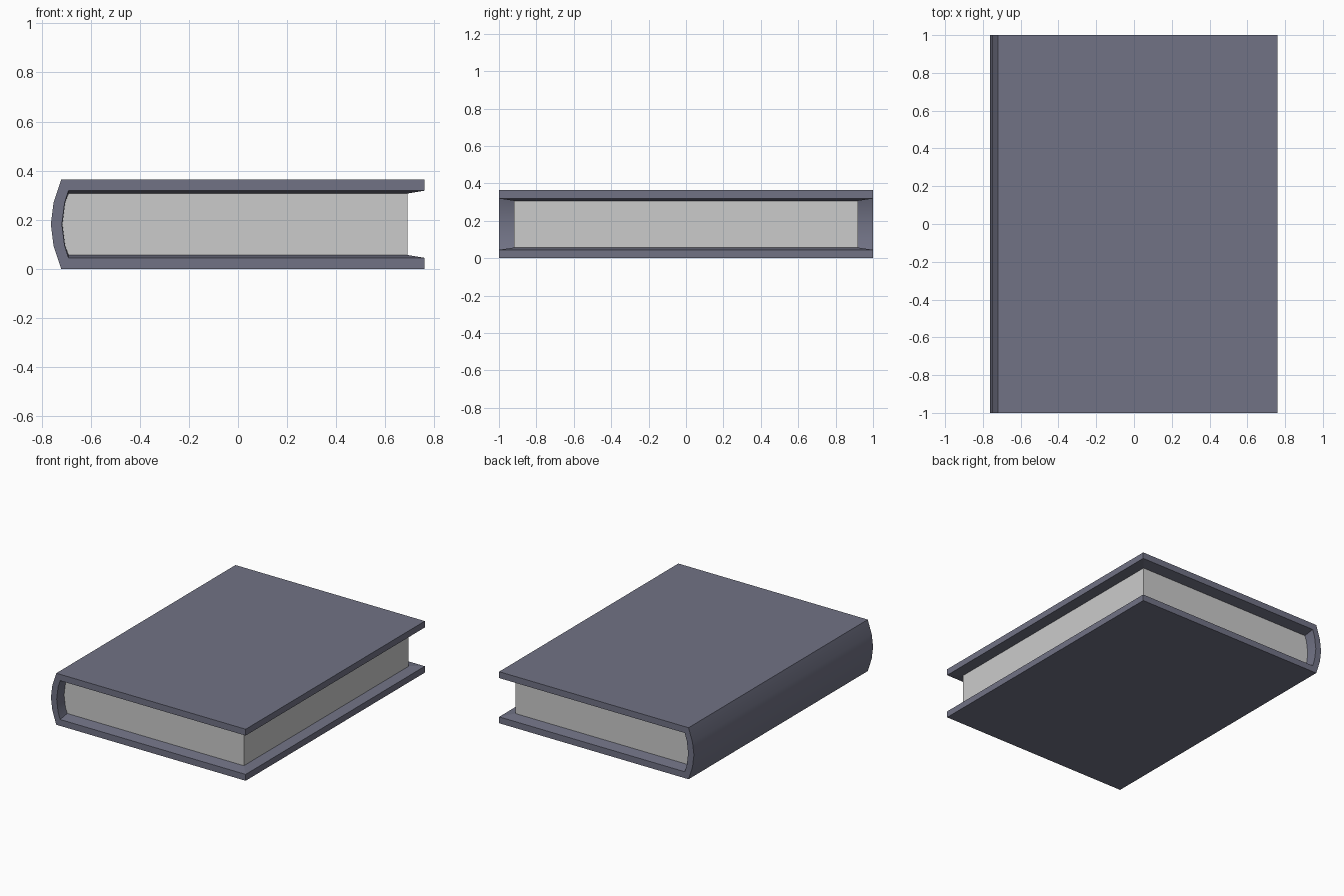
import bpy, bmesh

if "Cube" in bpy.data.objects:
    bpy.data.objects.remove(bpy.data.objects["Cube"])

H = 0.364  # total thickness


def material(name, rgb):
    m = bpy.data.materials.new(name)
    m.diffuse_color = (*rgb, 1)
    m.use_nodes = True
    m.node_tree.nodes["Principled BSDF"].inputs["Base Color"].default_value = m.diffuse_color
    return m


def c_profile(right, z, corner, quarter, middle):
    """C-shaped path: right end, along the bottom, round the spine, back along the top."""
    low = [(right, z), (corner, z), (quarter, 0.095)]
    return low + [(middle, H / 2)] + [(x, H - zz) for x, zz in reversed(low)]


def row(bm, profile, y):
    return [bm.verts.new((x, y, z)) for x, z in profile]


def finish(bm, name, mat):
    bmesh.ops.recalc_face_normals(bm, faces=bm.faces[:])
    me = bpy.data.meshes.new(name)
    bm.to_mesh(me)
    bm.free()
    me.materials.append(mat)
    ob = bpy.data.objects.new(name, me)
    bpy.context.collection.objects.link(ob)
    return ob


def strip(bm, a, b, smooth_curve=False):
    """Quads between two rows; the spine segments may be smooth."""
    for i in range(len(a) - 1):
        f = bm.faces.new((a[i], a[i + 1], b[i + 1], b[i]))
        f.smooth = smooth_curve and 1 <= i <= len(a) - 3


outer = c_profile(0.76, 0.0, -0.72, -0.751, -0.762)
rim = c_profile(0.76, 0.045, -0.69, -0.706, -0.717)
inner = c_profile(0.69, 0.057, -0.69, -0.704, -0.715)

cover_mat = material("slate cover", (0.165, 0.17, 0.235))
page_mat = material("light grey pages", (0.6, 0.6, 0.6))

# Cover: boards and rounded spine, inner faces sloping in to the page block
bm = bmesh.new()
O, R, P = [], [], []
for s in (-1, 1):
    O.append(row(bm, outer, s))
    R.append(row(bm, rim, s))
    P.append(row(bm, inner, 0.92 * s))
strip(bm, O[0], O[1], True)
strip(bm, P[0], P[1])
for k in (0, 1):
    strip(bm, O[k], R[k])
    strip(bm, R[k], P[k], True)
for e in (0, -1):
    for a, b in ((O, R), (R, P)):   # board ends, sloped lip at the fore edge
        bm.faces.new((a[0][e], a[1][e], b[1][e], b[0][e]))
finish(bm, "cover", cover_mat)

# Page block
bm = bmesh.new()
a, b = row(bm, inner, -0.92), row(bm, inner, 0.92)
strip(bm, a, b, True)
bm.faces.new((a[-1], a[0], b[0], b[-1]))
bm.faces.new(a)
bm.faces.new(b)
finish(bm, "page_block", page_mat)
